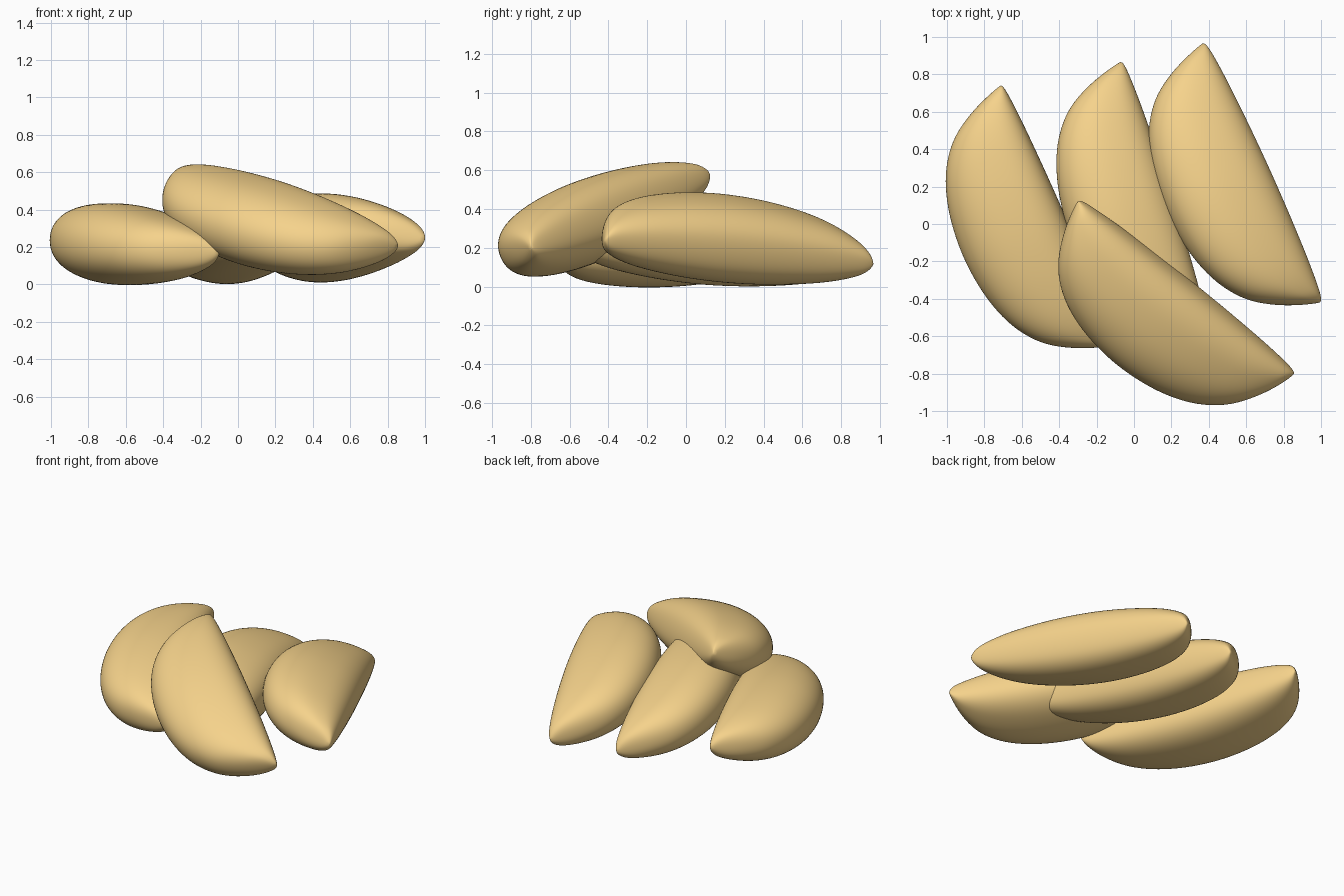
import bpy, bmesh
from math import sin, cos, pi, asin
from mathutils import Vector

if "Cube" in bpy.data.objects:
    bpy.data.objects.remove(bpy.data.objects["Cube"])

mat = bpy.data.materials.new("wedge_gold")
mat.diffuse_color = (0.92, 0.65, 0.26, 1)
mat.use_nodes = True
mat.node_tree.nodes["Principled BSDF"].inputs["Base Color"].default_value = mat.diffuse_color

# Half profile along the wedge: (position, depth fraction, thickness fraction)
HALF = [(0.012, 0.11, 0.19), (0.03, 0.25, 0.34), (0.055, 0.405, 0.46), (0.10, 0.61, 0.61),
        (0.16, 0.755, 0.74), (0.23, 0.865, 0.84), (0.32, 0.945, 0.93), (0.41, 0.985, 0.98)]
PROFILE = HALF + [(0.5, 1.0, 1.0)] + [(1 - s, d, h) for s, d, h in reversed(HALF)]
THICK, BULGE, SIDES = 0.435, 0.035, 24


def power(v, p):
    return (abs(v) ** p) * (1 if v >= 0 else -1)


def wedge(name, back, front, lift, depth=0.56):
    """Half-moon wedge between two tips; lift is the z slope of its round side."""
    a, b = Vector(back), Vector(front)
    u = (b - a).normalized()
    flat = Vector((u.y, -u.x, 0)).normalized()
    up = u.cross(flat)
    if up.z < 0:
        up = -up
    r = asin(lift)
    n = flat * cos(r) + up * sin(r)
    t = up * cos(r) - flat * sin(r)

    bm = bmesh.new()
    rings = []
    for s, d, h in PROFILE:
        inner, outer = -BULGE * h, depth * d
        ring = []
        for i in range(SIDES):
            q = 2 * pi * i / SIDES
            p = 2 / 2.15 if cos(q) > 0 else 2 / 2.6   # chord side is flatter
            x = (inner + outer) / 2 + (outer - inner) / 2 * power(cos(q), p)
            y = THICK * h / 2 * power(sin(q), p)
            ring.append(bm.verts.new(a.lerp(b, s) + n * x + t * y))
        rings.append(ring)
    for r0, r1 in zip(rings, rings[1:]):
        for i in range(SIDES):
            j = (i + 1) % SIDES
            bm.faces.new((r0[i], r0[j], r1[j], r1[i]))
    # Pointed tips
    for tip, ring in ((a, rings[0]), (b, rings[-1])):
        v = bm.verts.new(tip)
        for i in range(SIDES):
            bm.faces.new((v, ring[i], ring[(i + 1) % SIDES]))
    bmesh.ops.recalc_face_normals(bm, faces=bm.faces)
    for f in bm.faces:
        f.smooth = True
    me = bpy.data.meshes.new(name)
    bm.to_mesh(me)
    bm.free()
    me.materials.append(mat)
    ob = bpy.data.objects.new(name, me)
    bpy.context.collection.objects.link(ob)
    sub = ob.modifiers.new("smooth", 'SUBSURF')
    sub.levels = sub.render_levels = 2


# Three wedges lying side by side, one resting on top
wedge("wedge_left", (-0.71, 0.745, 0.27), (-0.10, -0.65, 0.17), -0.02)
wedge("wedge_middle", (-0.07, 0.87, 0.115), (0.39, -0.575, 0.235), 0.25)
wedge("wedge_right", (0.37, 0.97, 0.115), (1.0, -0.42, 0.24), 0.29, 0.575)
wedge("wedge_top", (-0.30, 0.125, 0.585), (0.86, -0.80, 0.205), -0.26, 0.575)
